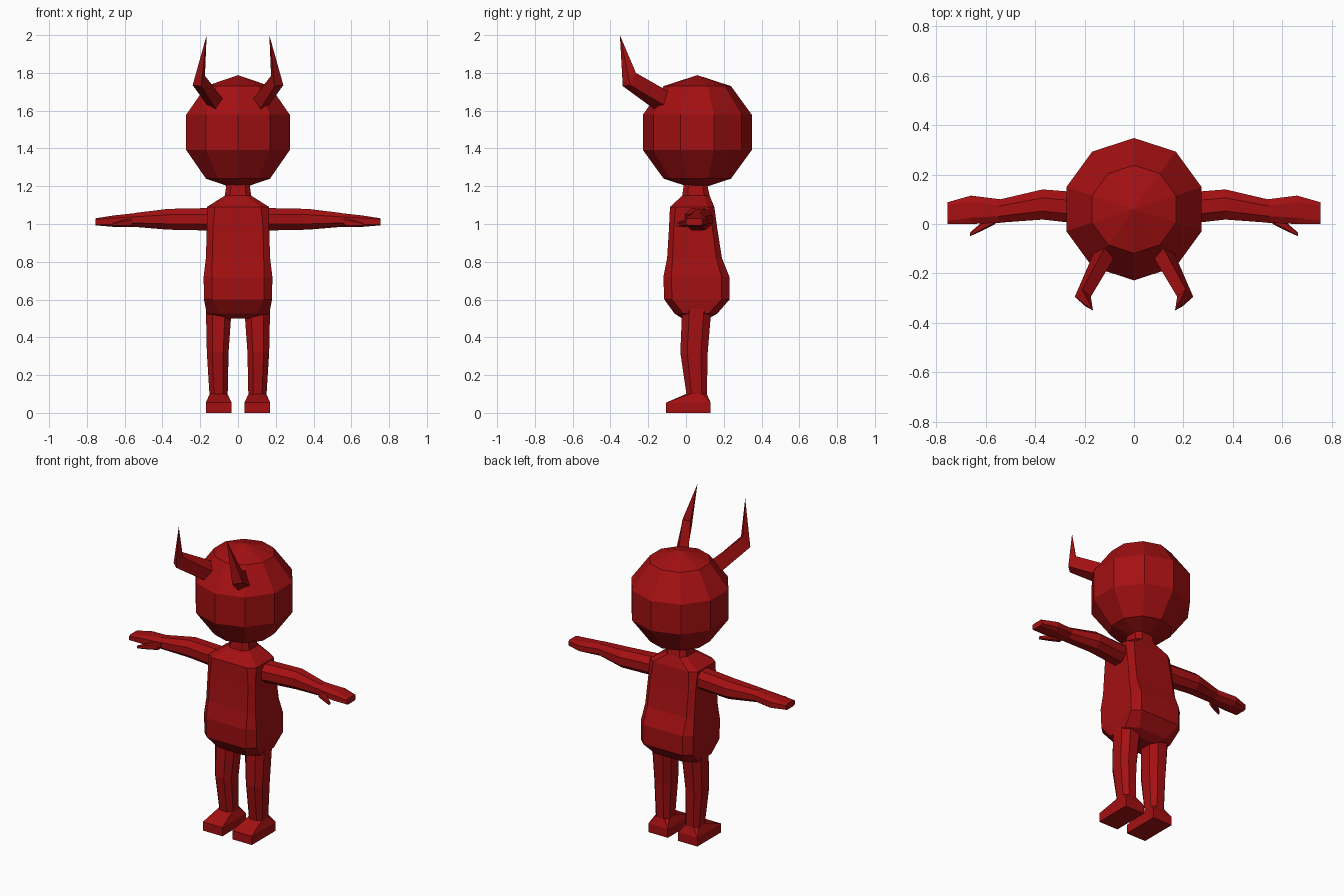
import bpy, bmesh
from math import sin, cos, pi

cube = bpy.data.objects.get("Cube")
if cube:
    bpy.data.objects.remove(cube)

red = bpy.data.materials.new("deep red")
red.use_nodes = True
colour = (0.37, 0.005, 0.006, 1)
red.diffuse_color = colour
red.node_tree.nodes["Principled BSDF"].inputs["Base Color"].default_value = colour


def loft(name, rings):
    """Skin a stack of rings with equal point counts; coincident points merge into tips."""
    bm = bmesh.new()
    loops = [[bm.verts.new(p) for p in ring] for ring in rings]
    n = len(loops[0])
    for a, b in zip(loops, loops[1:]):
        for i in range(n):
            j = (i + 1) % n
            bm.faces.new((a[i], a[j], b[j], b[i]))
    bm.faces.new(loops[0])
    bm.faces.new(loops[-1])
    bmesh.ops.remove_doubles(bm, verts=bm.verts, dist=0.0005)
    bmesh.ops.recalc_face_normals(bm, faces=bm.faces)
    mesh = bpy.data.meshes.new(name)
    bm.to_mesh(mesh)
    bm.free()
    mesh.materials.append(red)
    obj = bpy.data.objects.new(name, mesh)
    bpy.context.collection.objects.link(obj)
    return obj


def octagon(a0, a1, b0, b1, cut):
    """Rectangle with cut corners, the cut being a share of each side."""
    u, v = (a1 - a0) * cut, (b1 - b0) * cut
    return [(a0 + u, b0), (a1 - u, b0), (a1, b0 + v), (a1, b1 - v),
            (a1 - u, b1), (a0 + u, b1), (a0, b1 - v), (a0, b0 + v)]


def upright(z, x0, x1, y0, y1, cut):
    return [(x, y, z) for x, y in octagon(x0, x1, y0, y1, cut)]


def sideways(x, y0, y1, z0, z1, cut):
    return [(x, y, z) for y, z in octagon(y0, y1, z0, z1, cut)]


def pair(part, rings):
    """Build the left part and its mirror image."""
    for side, s in (("left", 1), ("right", -1)):
        loft(f"{side}_{part}", [[(s * x, y, z) for x, y, z in r] for r in rings])


# Head: ten-sided ball
R, segs, bands = 0.303, 10, 5
head = []
for k in range(bands + 1):
    t = pi * k / bands
    head.append([(R * sin(t) * sin(2 * pi * i / segs),
                  0.06 + R * sin(t) * cos(2 * pi * i / segs),
                  1.485 - R * cos(t)) for i in range(segs)])
loft("head", head)

# Body with neck: z, half width, front, back, corner cut
body = [
    (0.50, 0.08, -0.02, 0.12, 0.2),
    (0.525, 0.165, -0.06, 0.165, 0.2),
    (0.60, 0.18, -0.115, 0.23, 0.12),
    (0.72, 0.182, -0.12, 0.23, 0.12),
    (0.82, 0.17, -0.10, 0.19, 0.1),
    (0.98, 0.165, -0.09, 0.165, 0.1),
    (1.09, 0.165, -0.085, 0.15, 0.13),
    (1.15, 0.07, -0.02, 0.125, 0.2),
    (1.22, 0.06, -0.01, 0.11, 0.2),
]
loft("body", [upright(z, -w, w, f, b, c) for z, w, f, b, c in body])

# Legs
pair("leg", [
    upright(0.08, 0.055, 0.15, 0.005, 0.11, 0.25),
    upright(0.32, 0.05, 0.165, -0.03, 0.115, 0.25),
    upright(0.56, 0.033, 0.17, -0.02, 0.135, 0.25),
])

# Feet: block soles sloping up to the ankle
pair("foot", [
    upright(0.0, 0.035, 0.17, -0.105, 0.13, 0.005),
    upright(0.055, 0.035, 0.17, -0.105, 0.13, 0.005),
    upright(0.10, 0.055, 0.15, 0.0, 0.11, 0.2),
])

# Arms, tapering through the elbow to the wrist and flat hand
pair("arm", [
    sideways(0.12, -0.01, 0.12, 0.965, 1.085, 0.28),
    sideways(0.37, 0.018, 0.14, 0.97, 1.08, 0.28),
    sideways(0.55, 0.005, 0.098, 0.985, 1.058, 0.28),
])
pair("hand", [
    sideways(0.54, 0.005, 0.1, 0.985, 1.058, 0.28),
    sideways(0.66, 0.0, 0.115, 0.985, 1.045, 0.22),
    sideways(0.755, 0.0, 0.088, 0.993, 1.03, 0.15),
])

# Thumbs
pair("thumb", [
    sideways(0.56, 0.0, 0.04, 0.985, 1.03, 0.2),
    sideways(0.61, -0.025, 0.012, 0.985, 1.02, 0.2),
    sideways(0.665, -0.05, -0.035, 0.988, 1.005, 0.2),
])

# Horns: four-sided, bent upward to a point
pair("horn", [
    [(0.07, -0.12, 1.65), (0.115, -0.09, 1.70), (0.16, -0.11, 1.625), (0.11, -0.15, 1.595)],
    [(0.175, -0.295, 1.785), (0.21, -0.265, 1.80), (0.24, -0.295, 1.735), (0.195, -0.335, 1.73)],
    [(0.166, -0.35, 2.0)] * 4,
])
